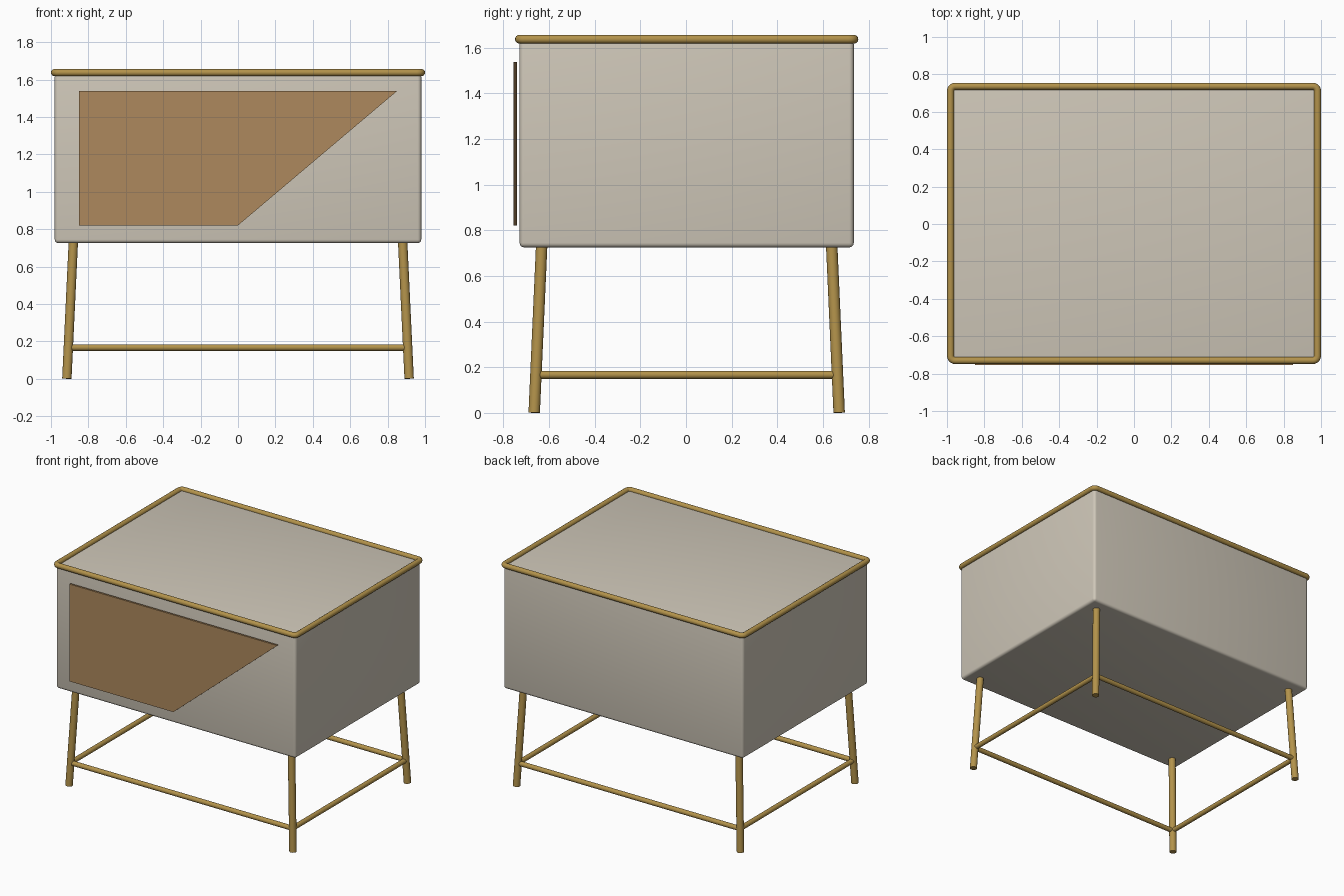
import bpy, bmesh, math
from mathutils import Vector

if "Cube" in bpy.data.objects:
    bpy.data.objects.remove(bpy.data.objects["Cube"])

CY = 0.003  # body centre in y; the front panel stands slightly proud


def material(name, rgb):
    m = bpy.data.materials.new(name)
    m.diffuse_color = (*rgb, 1)
    m.use_nodes = True
    m.node_tree.nodes["Principled BSDF"].inputs["Base Color"].default_value = m.diffuse_color
    return m


cream = material("cream", (0.62, 0.57, 0.48))
brass = material("brass", (0.45, 0.29, 0.07))
wood = material("tan_wood", (0.42, 0.25, 0.11))


def finish(ob, name, mat, smooth=True):
    ob.name = name
    ob.data.materials.append(mat)
    if smooth:
        bpy.ops.object.select_all(action='DESELECT')
        ob.select_set(True)
        bpy.context.view_layer.objects.active = ob
        bpy.ops.object.shade_smooth_by_angle(angle=math.radians(35))
    return ob


def rod(name, a, b, r):
    a, b = Vector(a), Vector(b)
    bpy.ops.mesh.primitive_cylinder_add(vertices=24, radius=r, depth=(b - a).length,
                                        location=(a + b) / 2)
    ob = bpy.context.object
    ob.rotation_euler = (b - a).to_track_quat('Z', 'Y').to_euler()
    return finish(ob, name, brass)


# Cabinet body with softly rounded edges
bpy.ops.mesh.primitive_cube_add(size=1, location=(0, CY, 1.18))
body = bpy.context.object
body.scale = (1.96, 1.464, 0.91)
bpy.ops.object.transform_apply(location=False, rotation=False, scale=True)
bev = body.modifiers.new("round", 'BEVEL')
bev.width, bev.segments = 0.02, 4
bpy.ops.object.modifier_apply(modifier=bev.name)
finish(body, "cabinet_body", cream)

# Top rail: round tube following the rim, with rounded corners
HX, HY, CR, TUBE = 0.981, 0.733, 0.025, 0.019
path = []
for k, (sx, sy) in enumerate([(1, 1), (-1, 1), (-1, -1), (1, -1)]):
    for i in range(6):
        t = math.pi / 2 * (k + i / 5)
        path.append((sx * (HX - CR), sy * (HY - CR), t))
bm = bmesh.new()
rings = []
for cx, cy, t in path:
    ring = []
    for j in range(16):
        u = 2 * math.pi * j / 16
        d = CR + TUBE * math.cos(u)
        ring.append(bm.verts.new((cx + d * math.cos(t), cy + CY + d * math.sin(t),
                                  1.637 + TUBE * math.sin(u))))
    rings.append(ring)
for i, ring in enumerate(rings):
    nxt = rings[(i + 1) % len(rings)]
    for j in range(16):
        k = (j + 1) % 16
        bm.faces.new((ring[j], nxt[j], nxt[k], ring[k]))
bmesh.ops.recalc_face_normals(bm, faces=bm.faces)
me = bpy.data.meshes.new("top_rail")
bm.to_mesh(me)
bm.free()
rail = bpy.data.objects.new("top_rail", me)
bpy.context.collection.objects.link(rail)
finish(rail, "top_rail", brass)

# Slanted front panel, floating just ahead of the body
bm = bmesh.new()
face = bm.faces.new([bm.verts.new((x, -0.741, z)) for x, z in
                     [(-0.85, 0.82), (0, 0.82), (0.85, 1.538), (-0.85, 1.538)]])
ext = bmesh.ops.extrude_face_region(bm, geom=[face])
bmesh.ops.translate(bm, vec=(0, -0.014, 0),
                    verts=[v for v in ext["geom"] if isinstance(v, bmesh.types.BMVert)])
bmesh.ops.recalc_face_normals(bm, faces=bm.faces)
me = bpy.data.meshes.new("front_panel")
bm.to_mesh(me)
bm.free()
panel = bpy.data.objects.new("front_panel", me)
bpy.context.collection.objects.link(panel)
finish(panel, "front_panel", wood, smooth=False)

# Splayed legs
for sx, side in ((-1, "left"), (1, "right")):
    for sy, end in ((-1, "front"), (1, "back")):
        rod(f"{end}_{side}_leg", (sx * 0.915, CY + sy * 0.668, 0.001),
            (sx * 0.88, CY + sy * 0.635, 0.74), 0.025)

# Stretchers joining the legs
LX, LY, SZ, SR = 0.907, 0.661, 0.167, 0.0175
for s, end in ((-1, "front"), (1, "back")):
    rod(f"{end}_stretcher", (-LX, CY + s * LY, SZ), (LX, CY + s * LY, SZ), SR)
for s, side in ((-1, "left"), (1, "right")):
    rod(f"{side}_stretcher", (s * LX, CY - LY, SZ), (s * LX, CY + LY, SZ), SR)
